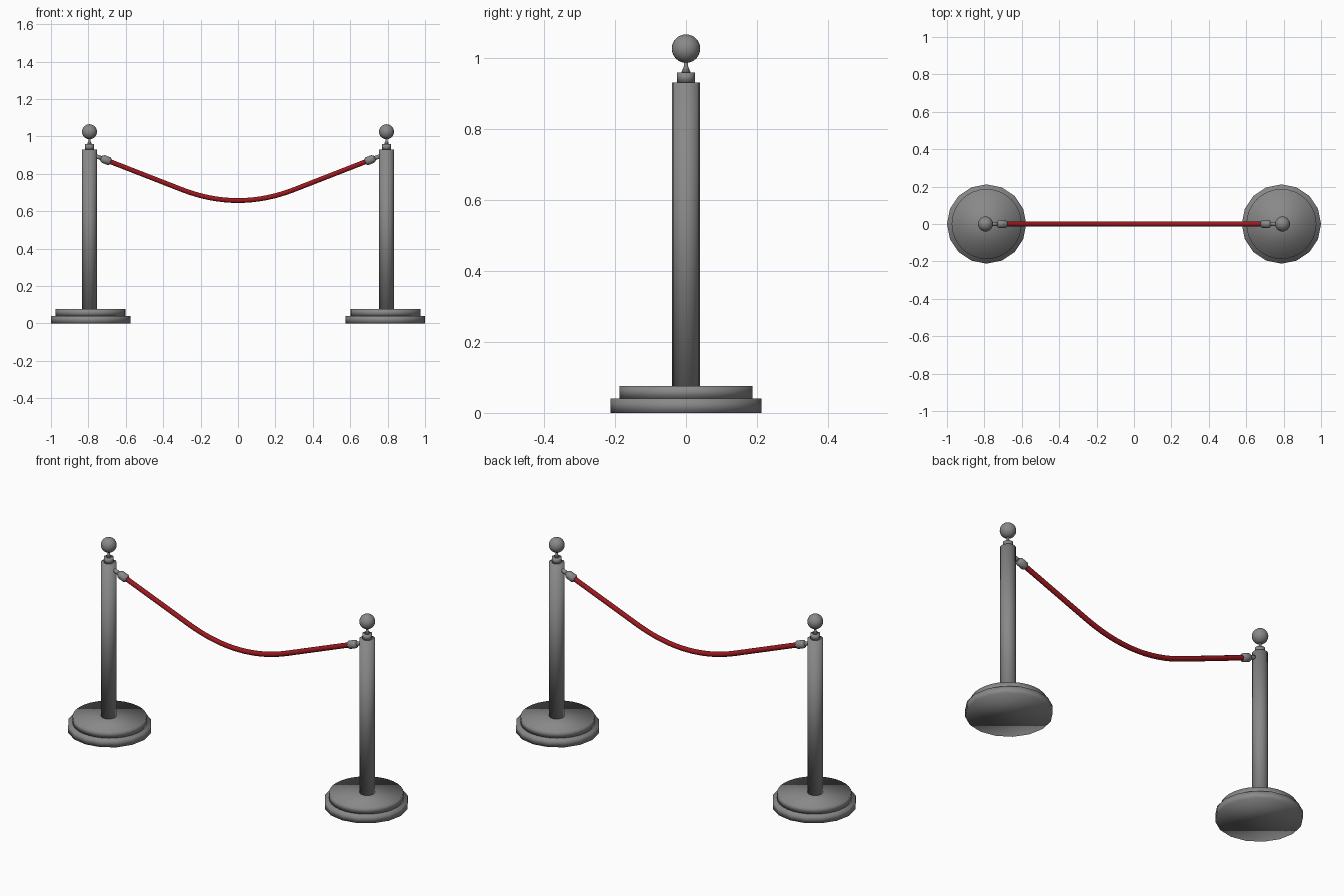
import bpy, bmesh, math
from mathutils import Vector

if "Cube" in bpy.data.objects:
    bpy.data.objects.remove(bpy.data.objects["Cube"])


def material(name, color):
    mat = bpy.data.materials.new(name)
    mat.diffuse_color = color
    mat.use_nodes = True
    mat.node_tree.nodes["Principled BSDF"].inputs["Base Color"].default_value = mat.diffuse_color
    return mat


grey = material("dark_metal", (0.25, 0.25, 0.25, 1))
red = material("rope_red", (0.33, 0.009, 0.013, 1))


def finish(name, bm, loc, axis=(0, 0, 1)):
    """Turn a bmesh into a smooth-shaded grey object pointing along an axis."""
    for f in bm.faces:
        f.smooth = True
    mesh = bpy.data.meshes.new(name)
    bm.to_mesh(mesh)
    bm.free()
    mesh.materials.append(grey)
    obj = bpy.data.objects.new(name, mesh)
    bpy.context.collection.objects.link(obj)
    obj.location = loc
    obj.rotation_euler = Vector(axis).to_track_quat('Z', 'Y').to_euler()
    return obj


def lathe(name, profile, sides, loc, axis=(0, 0, 1)):
    """Revolve (radius, height) points around an axis and cap both ends."""
    bm = bmesh.new()
    rings = []
    for r, h in profile:
        rings.append([bm.verts.new((r * math.cos(2 * math.pi * i / sides),
                                    r * math.sin(2 * math.pi * i / sides), h))
                      for i in range(sides)])
    for a, b in zip(rings, rings[1:]):
        for i in range(sides):
            j = (i + 1) % sides
            bm.faces.new((a[i], a[j], b[j], b[i]))
    bm.faces.new(rings[0][::-1])
    bm.faces.new(rings[-1])
    return finish(name, bm, loc, axis)


SLOPE, BEND, LOW = 0.39, 0.30, 0.657


def rope_z(x):
    """Parabolic sag in the middle, straight towards the ends."""
    x = abs(x)
    if x < BEND:
        return LOW + SLOPE * x * x / (2 * BEND)
    return LOW + SLOPE * BEND / 2 + SLOPE * (x - BEND)


for side, s in (("left", -1), ("right", 1)):
    px = s * 0.788
    # Stepped round base
    lathe(side + "_base_lower", [(0.212, 0), (0.212, 0.04)], 16, (px, 0, 0))
    lathe(side + "_base_upper", [(0.187, 0.04), (0.187, 0.076)], 32, (px, 0, 0))
    # Pole, collar and neck
    px = s * 0.794
    lathe(side + "_pole", [(0.039, 0.076), (0.039, 0.93)], 16, (px, 0, 0))
    lathe(side + "_collar", [(0.025, 0.93), (0.025, 0.958)], 16, (px, 0, 0))
    lathe(side + "_neck", [(0.013, 0.958), (0.006, 0.975), (0.006, 0.995)], 16, (px, 0, 0))
    # Ball finial
    bm = bmesh.new()
    bmesh.ops.create_uvsphere(bm, u_segments=24, v_segments=16, radius=0.04)
    finish(side + "_ball", bm, (px, 0, 1.025))
    # Rope end sleeve with the thin link into the pole
    x = s * 0.708
    axis = (s, 0, SLOPE)
    lathe(side + "_rope_sleeve",
          [(0.014, -0.03), (0.022, -0.022), (0.022, 0.014), (0.013, 0.026)],
          12, (x, 0, rope_z(x)), axis)
    lathe(side + "_rope_link", [(0.011, 0.02), (0.011, 0.06)], 12,
          (x, 0, rope_z(x)), axis)

# Hanging rope
curve = bpy.data.curves.new("rope", 'CURVE')
curve.dimensions = '3D'
curve.bevel_depth = 0.0135
curve.bevel_resolution = 3
curve.use_fill_caps = True
xs = [-0.70, -0.5] + [BEND * i / 8 for i in range(-8, 9)] + [0.5, 0.70]
spline = curve.splines.new('POLY')
spline.points.add(len(xs) - 1)
for p, x in zip(spline.points, xs):
    p.co = (x, 0, rope_z(x), 1)
spline.use_smooth = True
rope = bpy.data.objects.new("rope", curve)
bpy.context.collection.objects.link(rope)
curve.materials.append(red)
